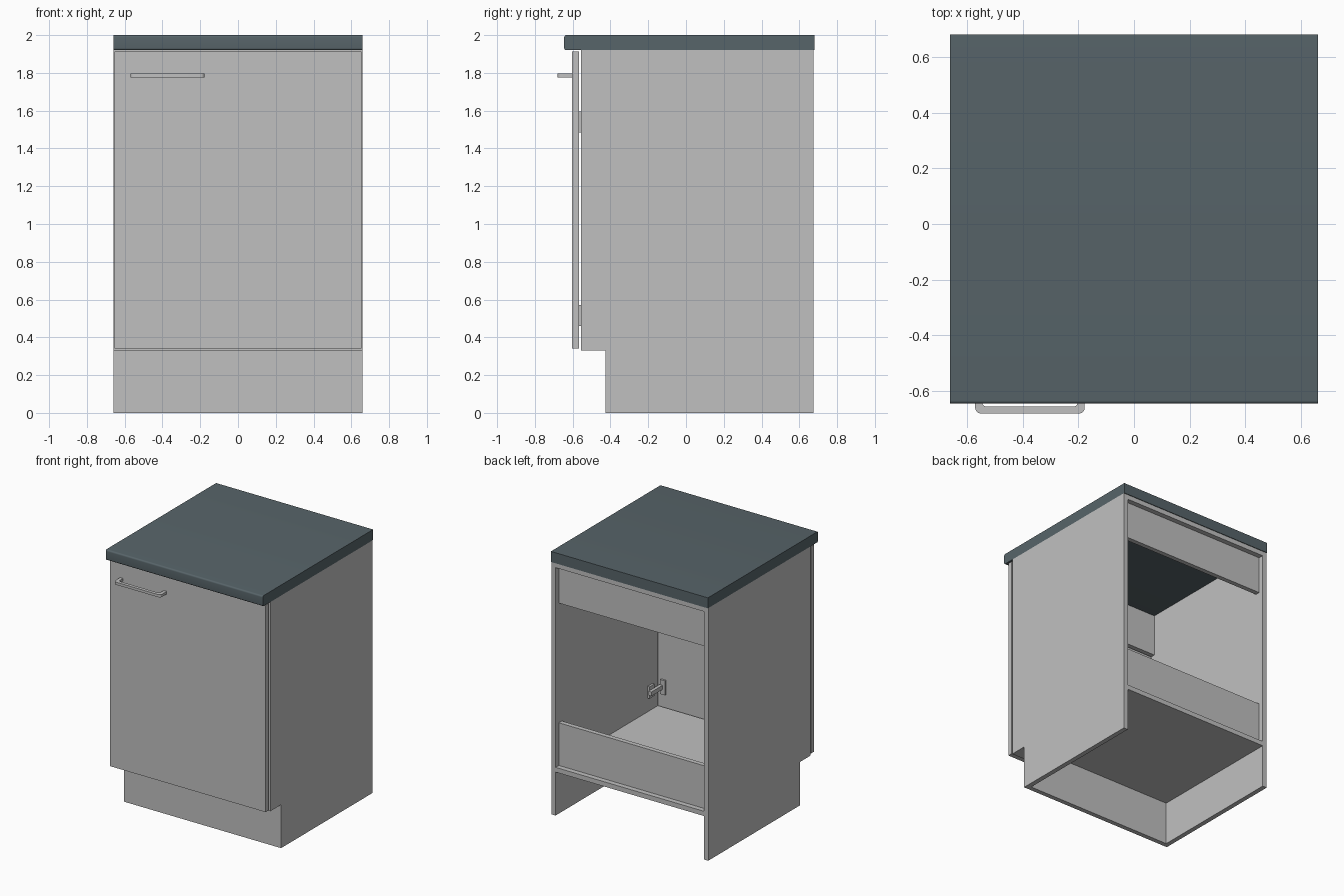
import bpy, bmesh, math

if "Cube" in bpy.data.objects:
    bpy.data.objects.remove(bpy.data.objects["Cube"])


def material(name, rgb):
    m = bpy.data.materials.new(name)
    m.diffuse_color = (*rgb, 1)
    m.use_nodes = True
    m.node_tree.nodes["Principled BSDF"].inputs["Base Color"].default_value = m.diffuse_color
    return m


GREY = material("light_grey", (0.53, 0.53, 0.53))
SLATE = material("slate_worktop", (0.096, 0.128, 0.142))


def finish(name, bm, mat):
    bmesh.ops.recalc_face_normals(bm, faces=bm.faces)
    me = bpy.data.meshes.new(name)
    bm.to_mesh(me)
    bm.free()
    me.materials.append(mat)
    ob = bpy.data.objects.new(name, me)
    bpy.context.collection.objects.link(ob)
    return ob


def prism(name, outline, axis, lo, hi, mat=GREY):
    """Extrude a 2D outline: (y, z) along x, or (x, y) along z."""
    bm = bmesh.new()
    put = (lambda a, b: (lo, a, b)) if axis == "x" else (lambda a, b: (a, b, lo))
    face = bm.faces.new([bm.verts.new(put(a, b)) for a, b in outline])
    res = bmesh.ops.extrude_face_region(bm, geom=[face])
    d = hi - lo
    verts = [g for g in res["geom"] if isinstance(g, bmesh.types.BMVert)]
    bmesh.ops.translate(bm, verts=verts, vec=(d, 0, 0) if axis == "x" else (0, 0, d))
    return finish(name, bm, mat)


def box(name, x, y, z, mat=GREY):
    return prism(name, [(x[0], y[0]), (x[1], y[0]), (x[1], y[1]), (x[0], y[1])],
                 "z", z[0], z[1], mat)


def arc(cx, cy, r, a0, a1, n=6):
    return [(cx + r * math.cos(math.radians(a0 + (a1 - a0) * i / n)),
             cy + r * math.sin(math.radians(a0 + (a1 - a0) * i / n))) for i in range(n + 1)]


def smooth(ob):
    bpy.ops.object.select_all(action="DESELECT")
    ob.select_set(True)
    bpy.context.view_layer.objects.active = ob
    bpy.ops.object.shade_smooth_by_angle(angle=math.radians(35))


W, T = 0.66, 0.036       # half width, board thickness
IN = W - T               # inner half width
FRONT, BACK, KICK = -0.555, 0.675, -0.425
BOTTOM, TOP = 0.33, 1.92

# side panels with toe-kick notch
side = [(KICK, 0), (BACK, 0), (BACK, TOP), (FRONT, TOP), (FRONT, BOTTOM), (KICK, BOTTOM)]
prism("right_side_panel", side, "x", IN, W)
prism("left_side_panel", side, "x", -W, -IN)

# carcass boards between the sides
box("bottom_board", (-IN, IN), (FRONT, BACK), (BOTTOM, BOTTOM + T))
box("kick_board", (-IN, IN), (KICK, KICK + T), (0, BOTTOM))
box("top_back_strip", (-IN, IN), (0.56, BACK), (TOP - T, TOP))
box("back_upper_rail", (-IN, IN), (0.60, 0.636), (1.60, TOP - T))
box("back_lower_rail", (-IN, IN), (0.60, 0.636), (BOTTOM + T, 0.69))
box("front_upper_rail", (-IN, IN), (FRONT, FRONT + T), (1.60, TOP))

# worktop with rounded front edges
r = 0.012
profile = ([(0.68, TOP), (0.68, 2.0)] + arc(-0.645 + r, 2.0 - r, r, 90, 180)
           + arc(-0.645 + r, TOP + r, r, 180, 270))
smooth(prism("worktop", profile, "x", -W, W, SLATE))

# door
box("door", (-0.655, 0.655), (-0.603, -0.567), (0.34, 1.912))

# bow handle: rounded U outline with two legs
x0, x1, y0, y1, d = -0.57, -0.177, -0.68, -0.603, 0.025
outline = ([(x0, y1)] + arc(x0 + 0.02, y0 + 0.02, 0.02, 180, 270)
           + arc(x1 - 0.02, y0 + 0.02, 0.02, 270, 360)
           + [(x1, y1), (x1 - d, y1)]
           + arc(x1 - d - 0.015, y0 + d + 0.015, 0.015, 360, 270)
           + arc(x0 + d + 0.015, y0 + d + 0.015, 0.015, 270, 180)
           + [(x0 + d, y1)])
smooth(prism("handle", outline, "z", 1.776, 1.796))

# hinges on the right side
for label, z in (("lower", 0.515), ("upper", 1.54)):
    box(label + "_hinge_cup_plate", (0.565, 0.605), (-0.567, -0.553), (z - 0.055, z + 0.055))
    box(label + "_hinge_arm", (0.585, 0.61), (-0.555, -0.42), (z - 0.016, z + 0.016))
    box(label + "_hinge_mount", (0.608, IN), (-0.49, -0.43), (z - 0.045, z + 0.045))
